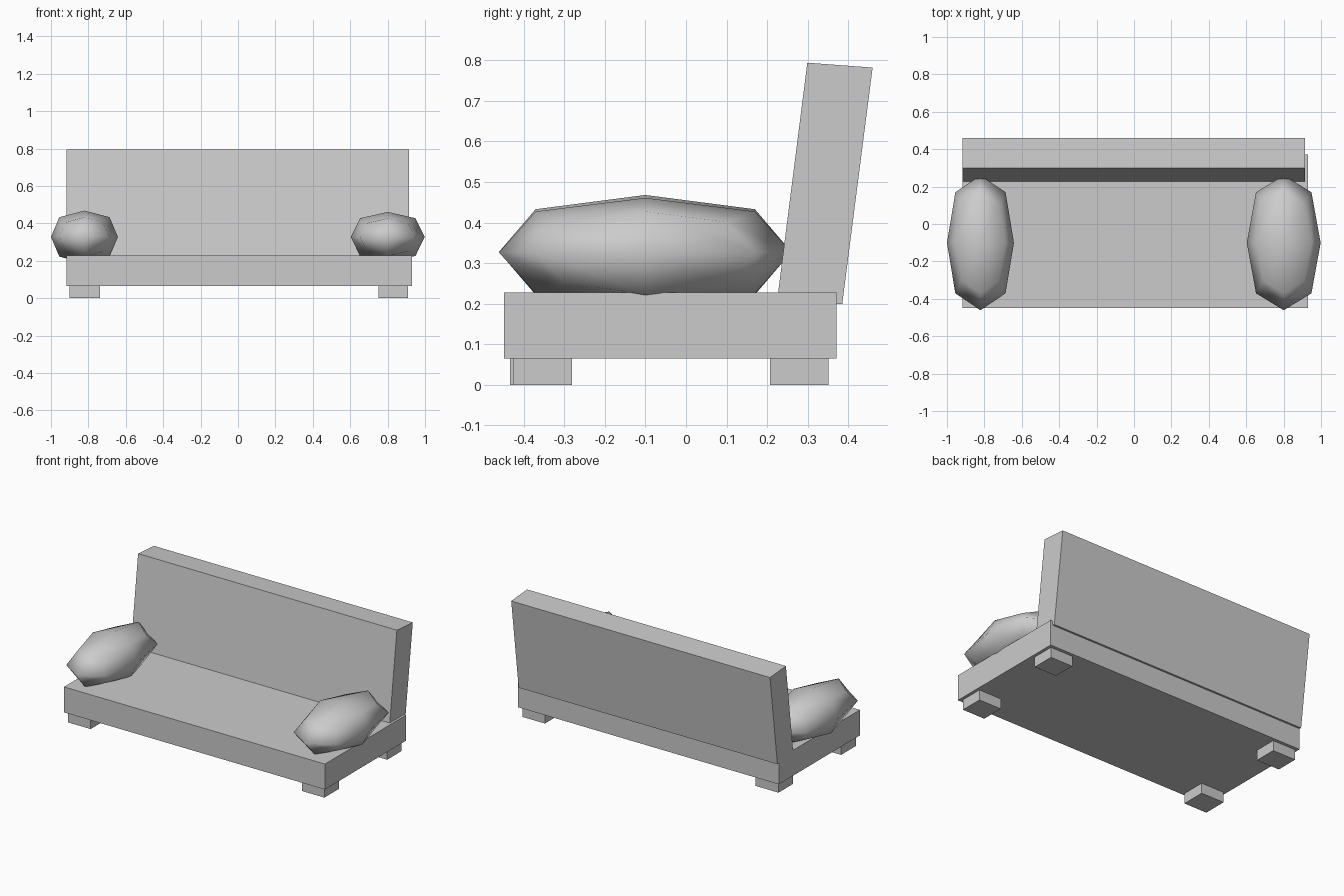
import bpy, bmesh
from mathutils import Vector

if "Cube" in bpy.data.objects:
    bpy.data.objects.remove(bpy.data.objects["Cube"])


def mesh_object(name, bm):
    bmesh.ops.recalc_face_normals(bm, faces=bm.faces)
    mesh = bpy.data.meshes.new(name)
    bm.to_mesh(mesh)
    bm.free()
    ob = bpy.data.objects.new(name, mesh)
    bpy.context.collection.objects.link(ob)
    return ob


def box(name, x, y, z):
    """Box from (min, max) ranges on each axis."""
    bm = bmesh.new()
    bmesh.ops.create_cube(bm, size=1)
    for v in bm.verts:
        v.co = Vector([(r[0] + r[1]) / 2 + c * (r[1] - r[0])
                       for r, c in zip((x, y, z), v.co)])
    return mesh_object(name, bm)


def cushion(name, x, y, z):
    """Once-subdivided box, shaded smooth."""
    ob = box(name, x, y, z)
    mod = ob.modifiers.new("Soft", "SUBSURF")
    mod.levels = mod.render_levels = 1
    mod.use_limit_surface = False
    for p in ob.data.polygons:
        p.use_smooth = True
    return ob


# Seat slab
box("seat", (-0.916, 0.929), (-0.449, 0.371), (0.065, 0.228))

# Reclined backrest, extruded from its side profile
bm = bmesh.new()
profile = [(0.225, 0.211), (0.385, 0.199), (0.46, 0.782), (0.299, 0.794)]
face = bm.faces.new([bm.verts.new((-0.916, y, z)) for y, z in profile])
ext = bmesh.ops.extrude_face_region(bm, geom=[face], use_keep_orig=True)
for g in ext["geom"]:
    if isinstance(g, bmesh.types.BMVert):
        g.co.x = 0.914
mesh_object("backrest", bm)

# Legs
for side, x, front in (("left", (-0.90, -0.738), -0.434),
                       ("right", (0.752, 0.91), -0.427)):
    box("front_leg_" + side, x, (front, -0.281), (0, 0.065))
    box("back_leg_" + side, x, (0.207, 0.351), (0, 0.065))

# Armrest cushions
cushion("cushion_left", (-1.0, -0.642), (-0.461, 0.26), (0.187, 0.468))
cushion("cushion_right", (0.603, 0.998), (-0.461, 0.26), (0.192, 0.461))
